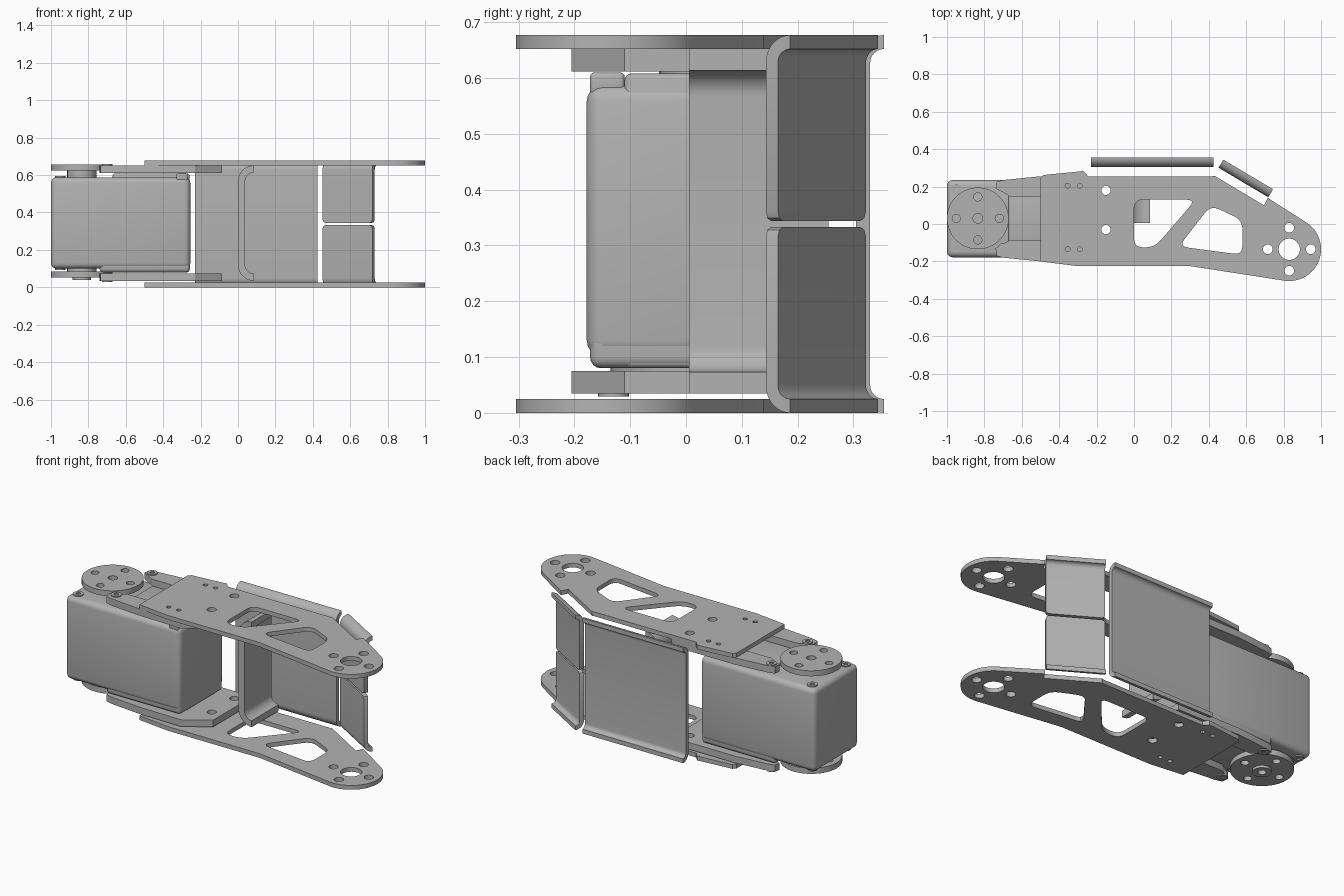
import bpy, bmesh, math
from mathutils import Vector

cube = bpy.data.objects.get("Cube")
if cube:
    bpy.data.objects.remove(cube)

grey = bpy.data.materials.new("plain grey")
grey.use_nodes = True
grey.diffuse_color = (0.45, 0.45, 0.45, 1)
grey.node_tree.nodes["Principled BSDF"].inputs["Base Color"].default_value = (0.45, 0.45, 0.45, 1)

H = 0.677          # overall height
T = 0.025          # outer sheet thickness
AXIS = (-0.835, 0.03)
TIP = (0.83, -0.135)


def finish(name, bm=None, mesh=None):
    if bm:
        bmesh.ops.recalc_face_normals(bm, faces=bm.faces)
        mesh = bpy.data.meshes.new(name)
        bm.to_mesh(mesh)
        bm.free()
    ob = bpy.data.objects.new(name, mesh)
    bpy.context.collection.objects.link(ob)
    mesh.materials.clear()
    mesh.materials.append(grey)
    bpy.ops.object.select_all(action='DESELECT')
    bpy.context.view_layer.objects.active = ob
    ob.select_set(True)
    bpy.ops.object.shade_smooth_by_angle(angle=math.radians(30))
    return ob


def circle(c, r, n=32):
    return [(c[0] + r * math.cos(math.tau * i / n), c[1] + r * math.sin(math.tau * i / n)) for i in range(n)]


def cross(c, d, r):
    return [circle((c[0] + x * d, c[1] + y * d), r, 16) for x, y in ((1, 0), (-1, 0), (0, 1), (0, -1))]


def rounded(pts, r, n=5):
    out = []
    for i, p in enumerate(pts):
        p, a, b = Vector(p), Vector(pts[i - 1]), Vector(pts[(i + 1) % len(pts)])
        s = p + (a - p).normalized() * min(r, (a - p).length / 2)
        e = p + (b - p).normalized() * min(r, (b - p).length / 2)
        for k in range(n + 1):
            t = k / n
            out.append(s * (1 - t) ** 2 + p * 2 * t * (1 - t) + e * t * t)
    return out


def plate(name, loops, z0, z1):
    """Flat sheet: first loop is the outline, the others are holes."""
    cu = bpy.data.curves.new(name, 'CURVE')
    cu.dimensions, cu.fill_mode, cu.extrude = '2D', 'BOTH', (z1 - z0) / 2
    for loop in loops:
        sp = cu.splines.new('POLY')
        sp.points.add(len(loop) - 1)
        for q, p in zip(sp.points, loop):
            q.co = (p[0], p[1], 0, 1)
        sp.use_cyclic_u = True
    tmp = bpy.data.objects.new(name + " curve", cu)
    bpy.context.collection.objects.link(tmp)
    dg = bpy.context.evaluated_depsgraph_get()
    mesh = bpy.data.meshes.new_from_object(tmp.evaluated_get(dg))
    bpy.data.objects.remove(tmp)
    bm = bmesh.new()
    bm.from_mesh(mesh)
    bmesh.ops.remove_doubles(bm, verts=bm.verts, dist=1e-5)
    bmesh.ops.translate(bm, verts=bm.verts, vec=(0, 0, (z0 + z1) / 2))
    return finish(name, bm)


def bent_sheet(name, start, end, r, t, z0, z1, full=True, flip=False):
    """Sheet folded up along start-end; outer face lies on that line."""
    a, b = Vector((*start, 0)), Vector((*end, 0))
    normal = Vector((0, 0, 1)).cross((b - a).normalized())

    def half(rad):
        arc = [math.pi / 2 * k / 8 for k in range(9)]
        return [(-r + rad * math.sin(u), z0 + r - rad * math.cos(u)) for u in arc]
    outer, inner = half(r), half(r - t)
    if full:
        outer += [(n, z0 + z1 - z) for n, z in reversed(outer)]
        inner += [(n, z0 + z1 - z) for n, z in reversed(inner)]
    else:
        outer, inner = outer + [(0, z1)], inner + [(-t, z1)]
    bm = bmesh.new()
    prof = outer + inner[::-1]
    vs = [bm.verts.new(a + normal * n + Vector((0, 0, H - z if flip else z))) for n, z in prof]
    res = bmesh.ops.extrude_face_region(bm, geom=[bm.faces.new(vs)])
    moved = [g for g in res["geom"] if isinstance(g, bmesh.types.BMVert)]
    bmesh.ops.translate(bm, verts=moved, vec=b - a)
    if not full:  # clip the free corners
        zt = H - z1 if flip else z1
        tips = [e for e in bm.edges if all(abs(v.co.z - zt) < 1e-4 for v in e.verts) and e.calc_length() < t * 1.1]
        bmesh.ops.bevel(bm, geom=tips, offset=0.018, segments=2, profile=0.5, affect='EDGES')
    return finish(name, bm)


def box(name, lo, hi, bev):
    bm = bmesh.new()
    bmesh.ops.create_cube(bm, size=1)
    for v in bm.verts:
        v.co = [l if c < 0 else h for c, l, h in zip(v.co, lo, hi)]
    bmesh.ops.bevel(bm, geom=bm.edges[:], offset=bev, segments=4, profile=0.5, affect='EDGES')
    return finish(name, bm)


# Outer bracket: two pierced side plates
tip_arc = [(TIP[0] + 0.17 * math.cos(u), TIP[1] + 0.17 * math.sin(u))
           for u in [math.radians(-98 + 158 * k / 24) for k in range(25)]]
outline = [(-0.5, -0.2), (-0.3, -0.225), (0.3, -0.225)] + tip_arc + [
    (0.73, 0.13), (0.715, 0.14), (0.695, 0.1), (0.43, 0.258), (0.42, 0.255),
    (-0.23, 0.255), (-0.245, 0.255), (-0.27, 0.283), (-0.485, 0.262), (-0.5, 0.245)]
window_a = rounded([(0, 0.13), (0.33, 0.13), (0.11, -0.125), (0, -0.125)], 0.05)
window_b = rounded([(0.41, 0.1), (0.58, 0.02), (0.58, -0.165), (0.24, -0.12)], 0.05)
big_holes = [circle((-0.15, y), 0.025, 16) for y in (0.18, -0.03)]
small_holes = [circle((x, y), 0.013, 12) for x in (-0.355, -0.29) for y in (0.205, -0.135)]
loops = [outline, window_a, window_b, circle(TIP, 0.057)] + cross(TIP, 0.115, 0.026) + big_holes + small_holes
plate("lower_side_plate", loops, 0, T)
plate("upper_side_plate", loops, H - T, H)

# Outer bracket: folded back wall and the two slanted flaps
bent_sheet("back_wall", (0.425, 0.305), (-0.23, 0.305), 0.05, T, 0, H)
for label, flip in (("lower", False), ("upper", True)):
    bent_sheet(label + "_flap", (0.718, 0.143), (0.452, 0.301), 0.05, T, 0, 0.333, False, flip)

# Inner bracket: forked arms joined by a folded wall
fork = [(-0.085, 0.005), (-0.085, 0.255), (-0.5, 0.255), (-0.7, 0.235), (-0.735, 0.225), (-0.74, 0.19),
        (-0.71, 0.175), (-0.66, 0.145), (-0.42, 0.145), (-0.42, -0.085), (-0.66, -0.085), (-0.71, -0.11),
        (-0.74, -0.13), (-0.735, -0.17), (-0.7, -0.18), (-0.5, -0.2), (-0.23, -0.205), (-0.085, -0.11)]
for label, z in (("lower", 0.035), ("upper", 0.612)):
    plate(label + "_fork", [fork] + big_holes, z, z + 0.04)
bent_sheet("fork_wall", (0, 0.005), (0, 0.255), 0.085, 0.038, 0.035, 0.652)

# Motor housing with raised centre pads
box("motor_housing", (-1, -0.178, 0.1), (-0.255, 0.235, 0.588), 0.03)
box("motor_raised_core", (-0.67, -0.11, 0.08), (-0.26, 0.17, 0.608), 0.012)
box("motor_lower_lip", (-0.74, -0.172, 0.08), (-0.257, 0.23, 0.2), 0.02)
box("motor_cable_tab", (-0.33, -0.172, 0.57), (-0.27, -0.11, 0.61), 0.008)

# Output horns and hubs on both ends of the motor shaft
horn = [circle(AXIS, 0.165, 48), circle(AXIS, 0.026, 20)] + cross(AXIS, 0.115, 0.022)
plate("upper_horn", horn, 0.625, 0.657)
plate("lower_horn", horn, 0.052, 0.085)
plate("upper_hub", [circle(AXIS, 0.078)], 0.58, 0.626)
plate("lower_hub", [circle(AXIS, 0.078)], 0.084, 0.11)
plate("lower_hub_screw", [circle(AXIS, 0.05), circle(AXIS, 0.022)], 0.038, 0.054)

# Screws at the housing corners and fork tips
for i, (x, y) in enumerate([(-0.95, 0.185), (-0.95, -0.125), (-0.7, 0.205), (-0.7, -0.13)]):
    ring = [circle((x, y), 0.028, 20), circle((x, y), 0.013, 6)]
    top = 0.594 if x < -0.8 else 0.658
    plate("upper_screw_%d" % i, ring, top - 0.03, top)
    plate("lower_screw_%d" % i, ring, H + 0.01 - top, H + 0.04 - top)
